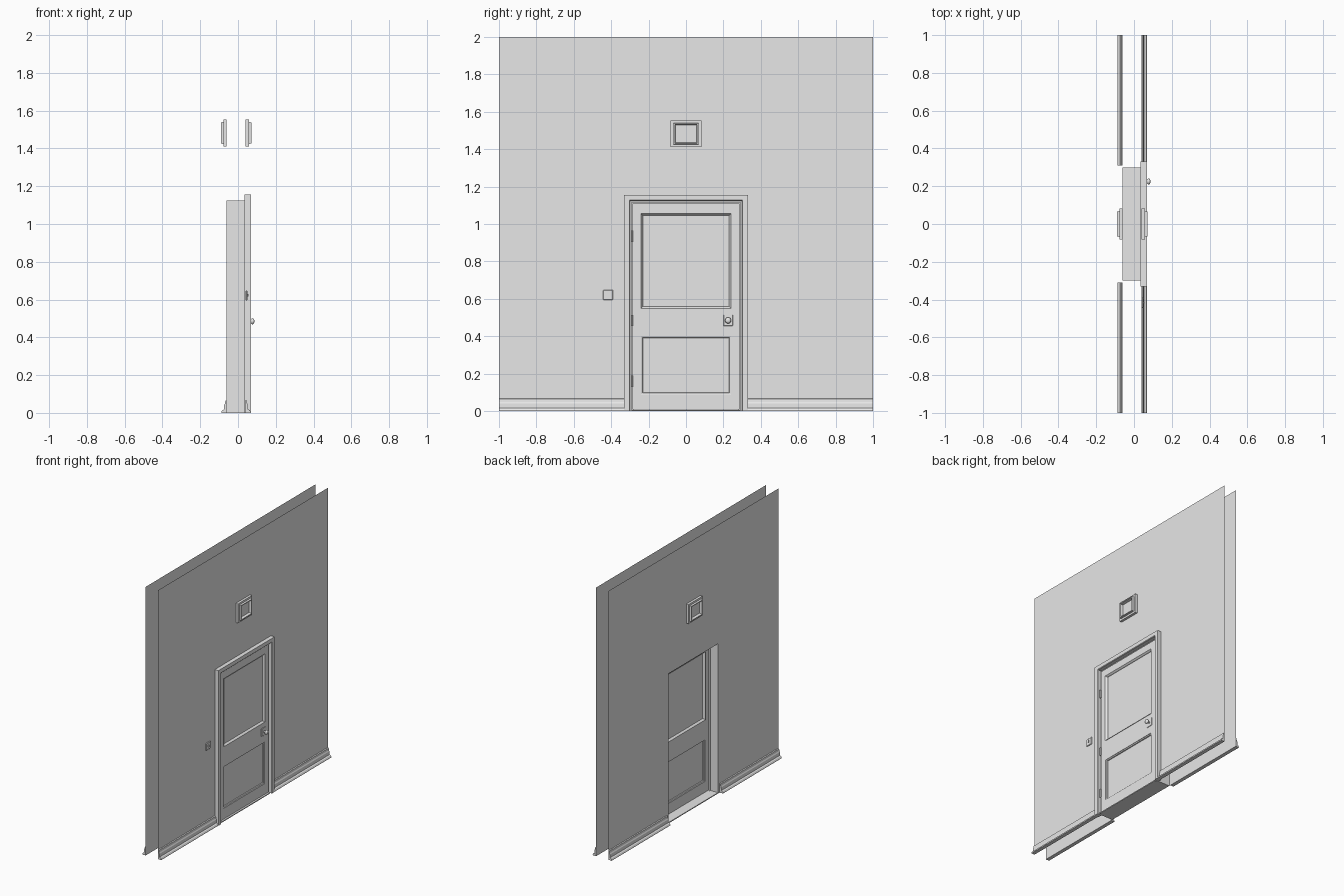
import bpy, bmesh, math
from mathutils import Matrix, Vector

cube = bpy.data.objects.get("Cube")
if cube:
    bpy.data.objects.remove(cube, do_unlink=True)

grey = bpy.data.materials.new("plain_grey")
grey.use_nodes = True
GREY = (0.8, 0.8, 0.8, 1)
grey.diffuse_color = GREY
grey.node_tree.nodes["Principled BSDF"].inputs["Base Color"].default_value = GREY


def finish(name, bm, fix=True):
    if fix:
        bmesh.ops.recalc_face_normals(bm, faces=bm.faces)
    mesh = bpy.data.meshes.new(name)
    bm.to_mesh(mesh)
    bm.free()
    mesh.materials.append(grey)
    ob = bpy.data.objects.new(name, mesh)
    bpy.context.collection.objects.link(ob)
    return ob


def box(name, xs, ys, zs, bevel=0):
    bm = bmesh.new()
    bmesh.ops.create_cube(bm, size=1)
    for v in bm.verts:
        v.co = [r[0] if c < 0 else r[1] for r, c in zip((xs, ys, zs), v.co)]
    if bevel:
        bmesh.ops.bevel(bm, geom=bm.edges[:], offset=bevel, segments=1, affect='EDGES')
    return finish(name, bm)


def frame(name, ys, zs, profile, closed=True):
    """Sweep an (x, outward offset) profile round a rectangle, mitred; open ones stand on the floor."""
    bm = bmesh.new()
    corners = [(0, 0), (0, 1), (1, 1), (1, 0)]
    rings = []
    for iy, iz in corners:
        ring = []
        for x, off in profile:
            z = zs[iz] + (off if iz else -off if closed else 0)
            ring.append(bm.verts.new((x, ys[iy] + (off if iy else -off), z)))
        rings.append(ring)
    n = len(profile)
    for k in range(4 if closed else 3):
        a, b = rings[k], rings[(k + 1) % 4]
        for i in range(n):
            j = (i + 1) % n
            bm.faces.new((a[i], a[j], b[j], b[i]))
    if not closed:
        bm.faces.new(rings[0])
        bm.faces.new(rings[3])
    return finish(name, bm)


def extrude_y(name, profile, y0, y1):
    bm = bmesh.new()
    ends = [[bm.verts.new((x, y, z)) for x, z in profile] for y in (y0, y1)]
    n = len(profile)
    for i in range(n):
        j = (i + 1) % n
        bm.faces.new((ends[0][i], ends[0][j], ends[1][j], ends[1][i]))
    for e in ends:
        bm.faces.new(e)
    return finish(name, bm)


def lathe(name, profile, origin, axis, steps=16):
    """Spin a (radius, height) profile about an axis."""
    bm = bmesh.new()
    verts = [bm.verts.new((r, 0, h)) for r, h in profile]
    edges = [bm.edges.new(p) for p in zip(verts, verts[1:])]
    bmesh.ops.spin(bm, geom=verts + edges, cent=(0, 0, 0), axis=(0, 0, 1),
                   angle=math.tau, steps=steps, use_duplicate=False)
    bmesh.ops.remove_doubles(bm, verts=bm.verts, dist=1e-5)
    turn = Vector((0, 0, 1)).rotation_difference(Vector(axis)).to_matrix().to_4x4()
    bm.transform(Matrix.Translation(origin) @ turn)
    ob = finish(name, bm)
    ob.data.shade_smooth()
    return ob


# Wall sheets with a doorway, one per side of the wall, with skirting and vent
for side, wall_x, s in (("front", 0.04, 1), ("rear", -0.06, -1)):
    bm = bmesh.new()
    outline = [(-1, 0), (-1, 2), (1, 2), (1, 0), (0.3, 0), (0.3, 1.125), (-0.3, 1.125), (-0.3, 0)]
    vs = [bm.verts.new((wall_x, y, z)) for y, z in outline]
    for quad in ((0, 1, 6, 7), (1, 2, 5, 6), (2, 3, 4, 5)):
        face = bm.faces.new([vs[i] for i in quad])
        face.normal_update()
        if face.normal.x * s < 0:
            face.normal_flip()
    finish(side + "_wall", bm, fix=False)

    skirt = [(0, 0), (0.028, 0), (0.028, 0.006), (0.023, 0.014), (0.014, 0.018),
             (0.013, 0.042), (0.009, 0.05), (0.007, 0.065), (0, 0.068)]
    inner = 0.325 if s > 0 else 0.31
    for end, e in (("left", 1), ("right", -1)):
        extrude_y(f"{side}_skirting_{end}", [(wall_x + s * x, z) for x, z in skirt], e * inner, e)

    vent = [(0, 0.022), (0.018, 0.022), (0.018, 0.008), (0.031, 0.006),
            (0.031, 0), (0.012, -0.004), (0, -0.004)]
    frame(side + "_vent_frame", (-0.06, 0.06), (1.432, 1.532),
          [(wall_x + s * x, o) for x, o in vent])
    box(side + "_vent_panel", sorted((wall_x, wall_x + s * 0.012)),
        (-0.057, 0.057), (1.435, 1.529))

# Doorway lining, stop and casing
frame("jamb", (-0.29, 0.29), (0, 1.115),
      [(-0.06, 0), (-0.06, 0.01), (0.04, 0.01), (0.04, 0)], closed=False)
frame("door_stop", (-0.28, 0.28), (0, 1.105),
      [(0, 0), (0, 0.01), (0.012, 0.01), (0.012, 0)], closed=False)
frame("casing", (-0.298, 0.298), (0, 1.123),
      [(0.035, 0), (0.066, 0), (0.07, 0.004), (0.07, 0.032), (0.035, 0.032)], closed=False)
box("threshold", (-0.06, 0.06), (-0.29, 0.29), (0, 0.007))

# Door leaf: stiles, rails and two sunk panels
BACK, FACE = 0.012, 0.05
for end, e in (("left", 1), ("right", -1)):
    box("door_stile_" + end, (BACK, FACE), sorted((e * 0.24, e * 0.286)), (0.01, 1.11))
for name, zs in (("bottom", (0.01, 0.09)), ("lock", (0.4, 0.55)), ("top", (1.055, 1.11))):
    box(f"door_{name}_rail", (BACK, FACE), (-0.24, 0.24), zs)
for name, zs in (("lower", (0.09, 0.4)), ("upper", (0.55, 1.055))):
    box(name + "_panel", (0.024, 0.038), (-0.24, 0.24), zs)
    for side, base, s in (("front", 0.038, 1), ("rear", 0.024, -1)):
        lift = 0.015 if name == "upper" else 0.009
        frame(f"{name}_{side}_moulding", (-0.231, 0.231), (zs[0] + 0.009, zs[1] - 0.009),
              [(base, 0.009), (base + s * lift, 0.009), (base + s * 0.006, 0.002), (base, 0)])

# Hinges
for i, z in enumerate((0.16, 0.485, 0.935)):
    lathe(f"hinge_{i + 1}", [(0, -0.03), (0.006, -0.03), (0.006, 0.03), (0, 0.03)],
          (0.053, -0.289, z), (0, 0, 1), 10).data.shade_flat()

# Knob and plate
box("knob_plate", (FACE, FACE + 0.005), (0.2, 0.25), (0.455, 0.515), 0.002)
lathe("door_knob", [(0, 0), (0.007, 0), (0.006, 0.016), (0.012, 0.02), (0.0165, 0.026),
                    (0.015, 0.032), (0.008, 0.036), (0, 0.037)], (FACE, 0.225, 0.485), (1, 0, 0))

# Light switch
box("switch_plate", (0.04, 0.049), (-0.443, -0.39), (0.595, 0.648), 0.003)
box("switch_toggle", (0.049, 0.055), (-0.42, -0.413), (0.616, 0.63))
